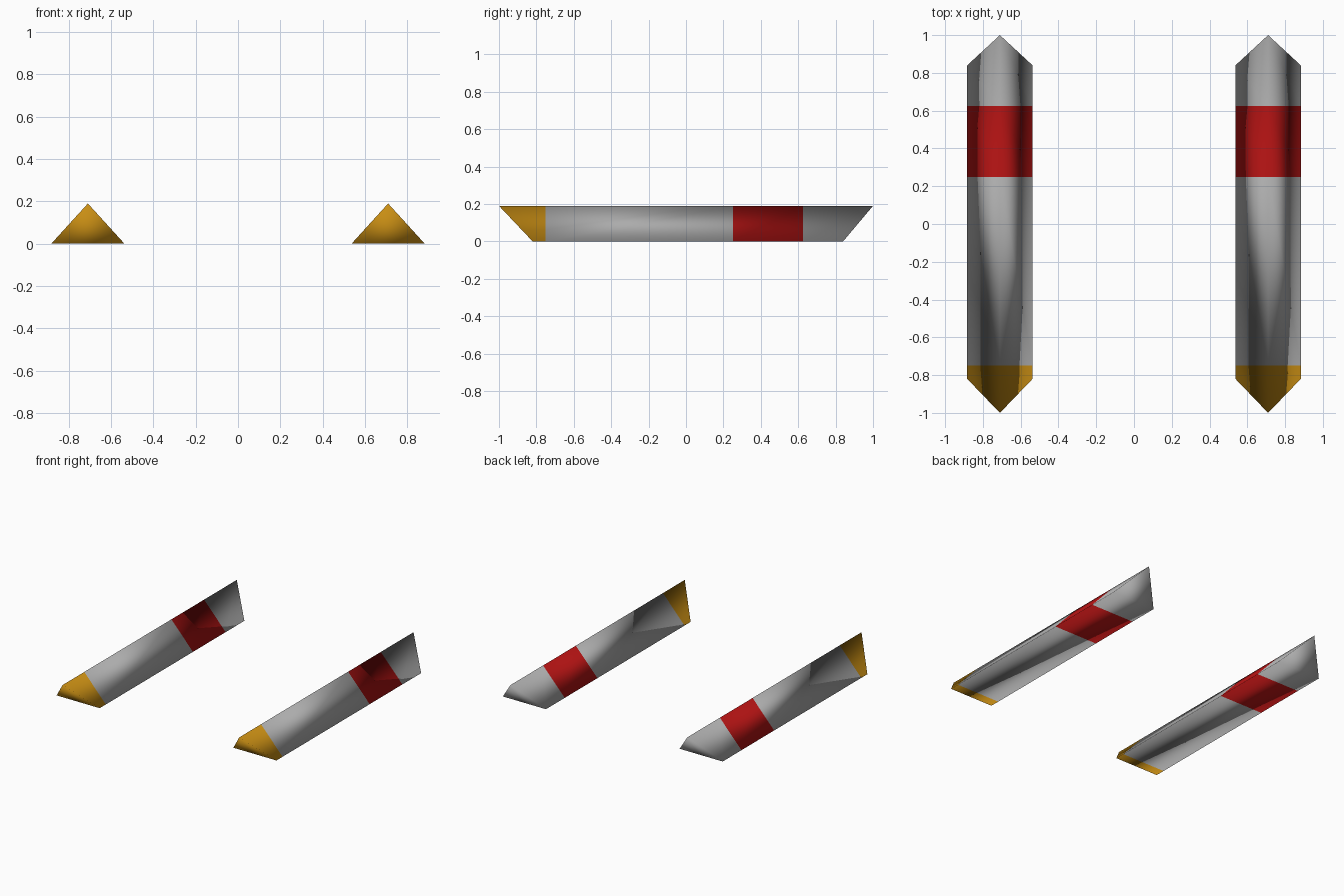
import bpy
from mathutils import Vector

default = bpy.data.objects.get("Cube")
if default:
    bpy.data.objects.remove(default, do_unlink=True)

HALF, HEIGHT, OFFSET = 0.173, 0.19, 0.71


def material(name, colour):
    mat = bpy.data.materials.new(name)
    mat.use_nodes = True
    mat.diffuse_color = (*colour, 1)
    mat.node_tree.nodes["Principled BSDF"].inputs["Base Color"].default_value = (*colour, 1)
    return mat


MATS = [material("amber", (0.58, 0.27, 0.007)),
        material("grey", (0.41, 0.41, 0.41)),
        material("red", (0.41, 0.006, 0.006))]


def ring(base_y, ridge_y):
    """Triangular section: left base, ridge, right base."""
    return [(HALF, base_y, 0), (0, ridge_y, HEIGHT), (-HALF, base_y, 0)]


def prism(name, rings):
    """Closed triangular prism through the given sections."""
    verts = [p for section in rings for p in section]
    last = len(verts) - 3
    faces = [(0, 1, 2), (last + 2, last + 1, last)]
    for r in range(len(rings) - 1):
        for i in range(3):
            j = (i + 1) % 3
            a = 3 * r
            faces.append((a + i, a + 3 + i, a + 3 + j, a + j))
    mesh = bpy.data.meshes.new(name)
    mesh.from_pydata(verts, [], faces)
    mesh.update()
    return mesh


FRONT, BACK = ring(-0.82, -1), ring(0.84, 1)
BANDS = [-0.75, 0.25, 0.625]

# Softened normals of the uncut bar, carried along its length
plain = prism("plain_bar", [FRONT, BACK])
end_normals = [Vector(n.vector) for n in plain.vertex_normals]
bpy.data.meshes.remove(plain)


def bar(name, x):
    mesh = prism(name, [FRONT] + [ring(y, y) for y in BANDS] + [BACK])
    for mat in MATS:
        mesh.materials.append(mat)

    # Amber nose, grey body, red band, grey tail
    for face in mesh.polygons:
        y = face.center.y
        face.material_index = 0 if y < BANDS[0] else 2 if BANDS[1] < y < BANDS[2] else 1
        face.use_smooth = True

    normals = []
    for v in mesh.vertices:
        i = v.index % 3
        t = (v.co.y - FRONT[i][1]) / (BACK[i][1] - FRONT[i][1])
        normals.append(end_normals[i].lerp(end_normals[i + 3], t).normalized())
    mesh.normals_split_custom_set_from_vertices(normals)

    obj = bpy.data.objects.new(name, mesh)
    obj.location.x = x
    bpy.context.collection.objects.link(obj)


bar("left_bar", OFFSET)
bar("right_bar", -OFFSET)
